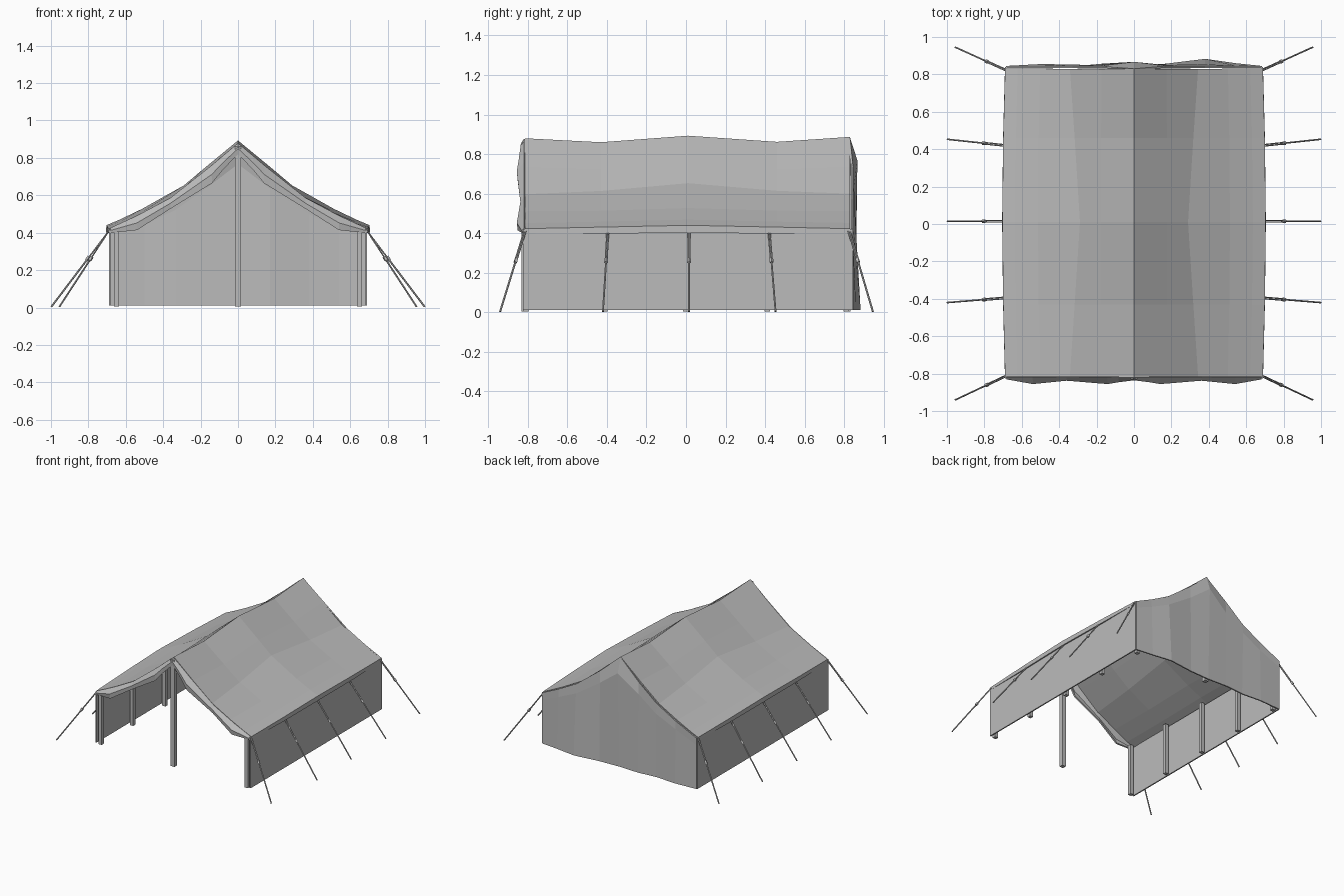
import bpy, bmesh
from mathutils import Vector

if "Cube" in bpy.data.objects:
    bpy.data.objects.remove(bpy.data.objects["Cube"])

canvas = bpy.data.materials.new("grey canvas")
canvas.use_nodes = True
canvas.diffuse_color = (0.5, 0.5, 0.5, 1)
canvas.node_tree.nodes["Principled BSDF"].inputs["Base Color"].default_value = (0.5, 0.5, 0.5, 1)


def add_object(name, bm):
    mesh = bpy.data.meshes.new(name)
    bm.to_mesh(mesh)
    bm.free()
    mesh.materials.append(canvas)
    ob = bpy.data.objects.new(name, mesh)
    bpy.context.collection.objects.link(ob)
    return ob


def sheet(name, rows, thickness=0.01):
    """Cloth panel lofted through rows of points, given thickness."""
    bm = bmesh.new()
    grid = [[bm.verts.new(p) for p in row] for row in rows]
    for a, b in zip(grid, grid[1:]):
        for i in range(len(a) - 1):
            bm.faces.new((a[i], a[i + 1], b[i + 1], b[i]))
    ob = add_object(name, bm)
    mod = ob.modifiers.new("thickness", "SOLIDIFY")
    mod.thickness = thickness
    mod.offset = 0
    return ob


def box(name, lo, hi):
    bm = bmesh.new()
    bmesh.ops.create_cube(bm, size=1)
    lo, hi = Vector(lo), Vector(hi)
    for v in bm.verts:
        v.co = (lo + hi) / 2 + v.co * (hi - lo)
    return add_object(name, bm)


def rod(name, a, b, radius, sides=6):
    a, b = Vector(a), Vector(b)
    bm = bmesh.new()
    bmesh.ops.create_cone(bm, cap_ends=True, segments=sides, radius1=radius,
                          radius2=radius, depth=(b - a).length)
    ob = add_object(name, bm)
    ob.rotation_mode = "QUATERNION"
    ob.rotation_quaternion = (b - a).to_track_quat("Z", "Y")
    ob.location = (a + b) / 2
    return ob


# Roof: half profile from ridge to eave, sagging between the poles
PROFILE = [(0, 1), (0.17, 0.68), (0.34, 0.38), (0.5, 0.19), (0.62, 0.06), (0.685, 0)]
# station y, ridge height, eave height, eave bulge, inner crease shift
STATIONS = [(-0.815, 0.875, 0.42, 0, 0), (-0.43, 0.855, 0.428, 0.01, -0.03),
            (0.01, 0.888, 0.437, 0.015, -0.06), (0.46, 0.857, 0.428, 0.01, -0.03),
            (0.83, 0.882, 0.42, 0, 0)]


def roof_half(station, side):
    y, ridge, eave, bulge, shift = station
    pts = []
    for x, t in PROFILE:
        if x == 0.34:
            x, t = x + shift, t - shift * 1.5
        pts.append(Vector((side * (x + bulge * x / 0.685), y, eave + (ridge - eave) * t)))
    return pts


rows = []
for st in STATIONS:
    left, right = roof_half(st, 1), roof_half(st, -1)
    # short drop at each eave
    tips = [Vector((s * (0.685 + st[3]), st[0], st[2] - 0.02 - st[3])) for s in (-1, 1)]
    rows.append([tips[0]] + right[::-1] + left[1:] + [tips[1]])
sheet("roof", rows)


def roof_height(x, ridge=0.875, eave=0.42):
    x = abs(x)
    for (x0, t0), (x1, t1) in zip(PROFILE, PROFILE[1:]):
        if x <= x1:
            return eave + (ridge - eave) * (t0 + (t1 - t0) * (x - x0) / (x1 - x0))
    return eave


# Front valance: gathered strip below the roof edge
HEM = [(0, 0.82, -0.83), (0.08, 0.74, -0.84), (0.14, 0.665, -0.85),
       (0.36, 0.53, -0.832), (0.54, 0.415, -0.85), (0.68, 0.4, -0.825)]
hem = [(-x, z, y) for x, z, y in HEM[:0:-1]] + HEM
top = [(x, -0.815, roof_height(x)) for x, z, y in hem]
middle = [(x, y, (z + roof_height(x)) / 2) for x, z, y in hem]
bottom = [(x, y + 0.005, z) for x, z, y in hem]
sheet("front_valance", [top, middle, bottom], 0.012)

# Back wall: billowing pleats, leaning in at the top
PLEATS = [(-0.685, 0.84, 0.84), (-0.5, 0.85, 0.84), (-0.33, 0.838, 0.848),
          (-0.17, 0.852, 0.842), (0, 0.845, 0.862), (0.17, 0.852, 0.845),
          (0.38, 0.878, 0.85), (0.54, 0.855, 0.842), (0.685, 0.84, 0.84)]
crown = [roof_height(x, 0.882) for x, b, m in PLEATS]
sheet("back_wall", [
    [(x, b, 0.012) for x, b, m in PLEATS],
    [(x, m, z * 0.87) for (x, b, m), z in zip(PLEATS, crown)],
    [(x, 0.84 - 0.015 * (x == 0), z) for (x, b, m), z in zip(PLEATS, crown)]])

# Centre poles at the front and back of the ridge
for name, y in (("front_centre_pole", -0.815), ("back_centre_pole", 0.815)):
    box(name, (-0.016, y - 0.016, 0.005), (0.016, y + 0.016, 0.862))

ROPES = [(-0.815, 0.955, -0.94), (-0.395, 0.998, -0.42), (0.015, 0.998, 0.015),
         (0.42, 0.998, 0.453), (0.825, 0.955, 0.945)]
for side, tag in ((1, "left"), (-1, "right")):
    # Side wall
    sheet(tag + "_wall", [[(side * 0.685, y, z) for y in (-0.825, 0, 0.84)]
                          for z in (0.012, 0.42)])
    # Wall poles
    for i, y in enumerate((-0.81, -0.41, 0, 0.41, 0.81)):
        box(f"{tag}_wall_pole_{i + 1}", (side * 0.635, y - 0.014, 0.005),
            (side * 0.664, y + 0.014, 0.42))
    # Guy ropes: doubled above a small slider
    for i, (y, far_x, far_y) in enumerate(ROPES):
        a = Vector((side * 0.69, y, 0.41))
        b = Vector((side * far_x, far_y, 0.004))
        knot = a.lerp(b, 0.36)
        offset = Vector((0, 0.004, 0))
        rod(f"{tag}_rope_{i + 1}", knot, b, 0.005)
        for j in (-1, 1):
            rod(f"{tag}_rope_loop_{i + 1}", a + offset * j, knot + offset * j, 0.004)
        rod(f"{tag}_slider_{i + 1}", a.lerp(b, 0.34), a.lerp(b, 0.39), 0.01, 4)
